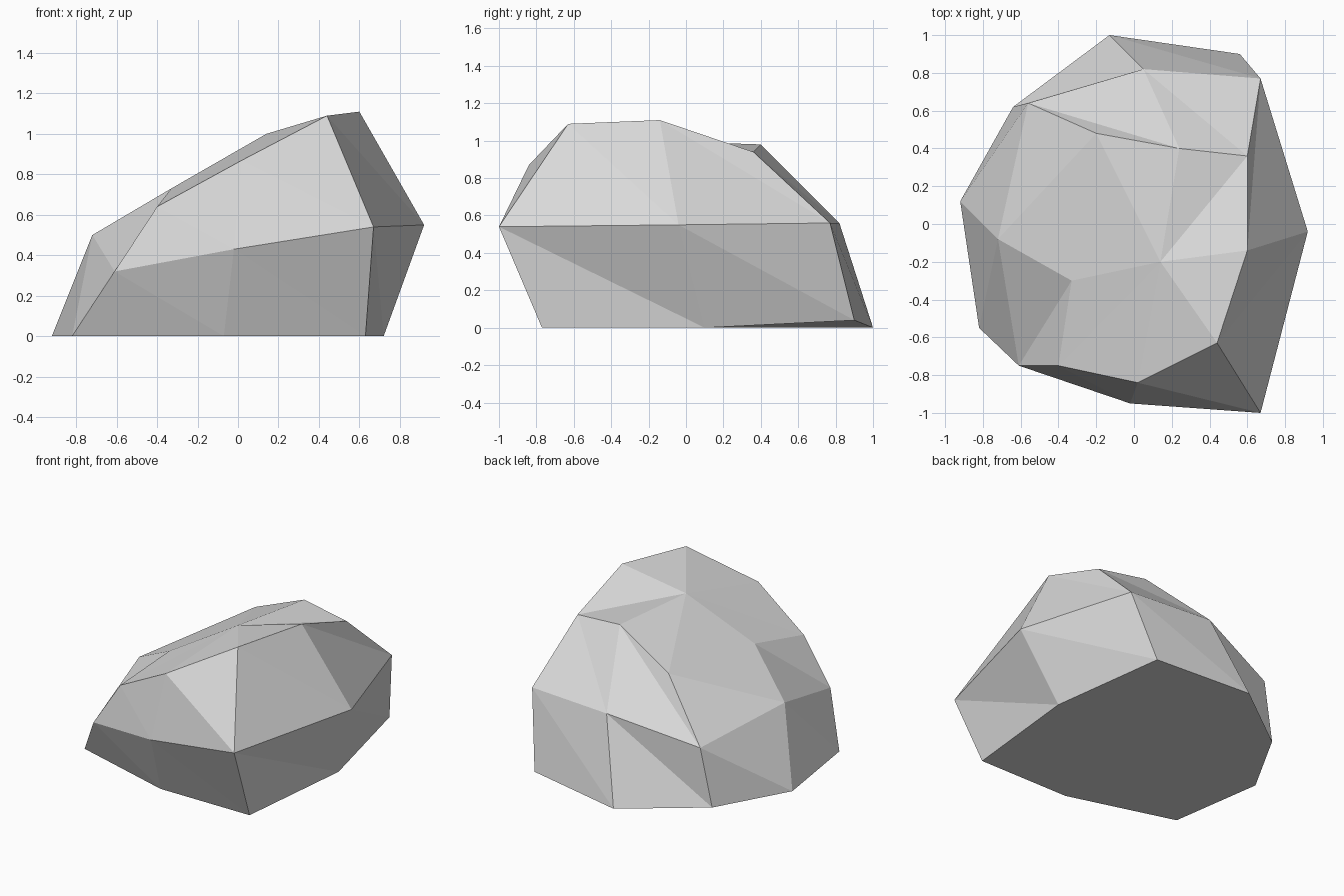
import bpy
import bmesh

# Remove the default cube
cube = bpy.data.objects.get("Cube")
if cube:
    bpy.data.objects.remove(cube, do_unlink=True)


def make_material(name, colour):
    material = bpy.data.materials.new(name)
    material.use_nodes = True
    material.diffuse_color = colour
    material.node_tree.nodes["Principled BSDF"].inputs["Base Color"].default_value = colour
    return material


def split_quad(bm, a, b, c, d):
    """Add a bent quad as two facets that crease from a to c."""
    bm.faces.new((a, b, c))
    bm.faces.new((a, c, d))


def bridge_rings(bm, lower, upper):
    """Join two rings of equal length with a band of creased quads."""
    count = len(lower)
    for i in range(count):
        j = (i + 1) % count
        split_quad(bm, lower[j], upper[j], upper[i], lower[i])


# Cross-sections of the boulder, each counter-clockwise from the front right corner
ground_ring = [(-.82, -.55, 0), (-.07, -.77, 0), (.63, -.77, 0), (.72, .1, 0),
               (.56, .9, .04), (-.13, 1, 0), (-.64, .62, 0), (-.92, .12, 0)]
widest_ring = [(-.61, -.75, .32), (-.02, -.95, .43), (.67, -1, .54), (.92, -.04, .55),
               (.67, .77, .56), (.05, .82, .56), (-.56, .64, .41), (-.72, -.08, .5)]
shoulder_ring = [(-.4, -.75, .64), (.02, -.84, .87), (.44, -.63, 1.09), (.6, -.14, 1.11),
                 (.6, .36, .94), (.24, .4, .98), (-.2, .48, .78), (-.33, -.3, .73)]
crown_point = (.14, -.2, 1)

bm = bmesh.new()
ground, widest, shoulder = [
    [bm.verts.new(point) for point in ring]
    for ring in (ground_ring, widest_ring, shoulder_ring)
]

# Sloping sides and flat underside
bridge_rings(bm, ground, widest)
bridge_rings(bm, widest, shoulder)
bm.faces.new(reversed(ground))

# Four creased facets meeting at the crown
crown = bm.verts.new(crown_point)
for corner in range(0, len(shoulder), 2):
    split_quad(bm, shoulder[corner], shoulder[corner + 1], crown, shoulder[corner - 1])

bmesh.ops.recalc_face_normals(bm, faces=bm.faces[:])
mesh = bpy.data.meshes.new("boulder")
bm.to_mesh(mesh)
bm.free()

# Flat-shaded stone
mesh.materials.append(make_material("stone grey", (.69, .69, .69, 1)))
boulder = bpy.data.objects.new("boulder", mesh)
bpy.context.collection.objects.link(boulder)
